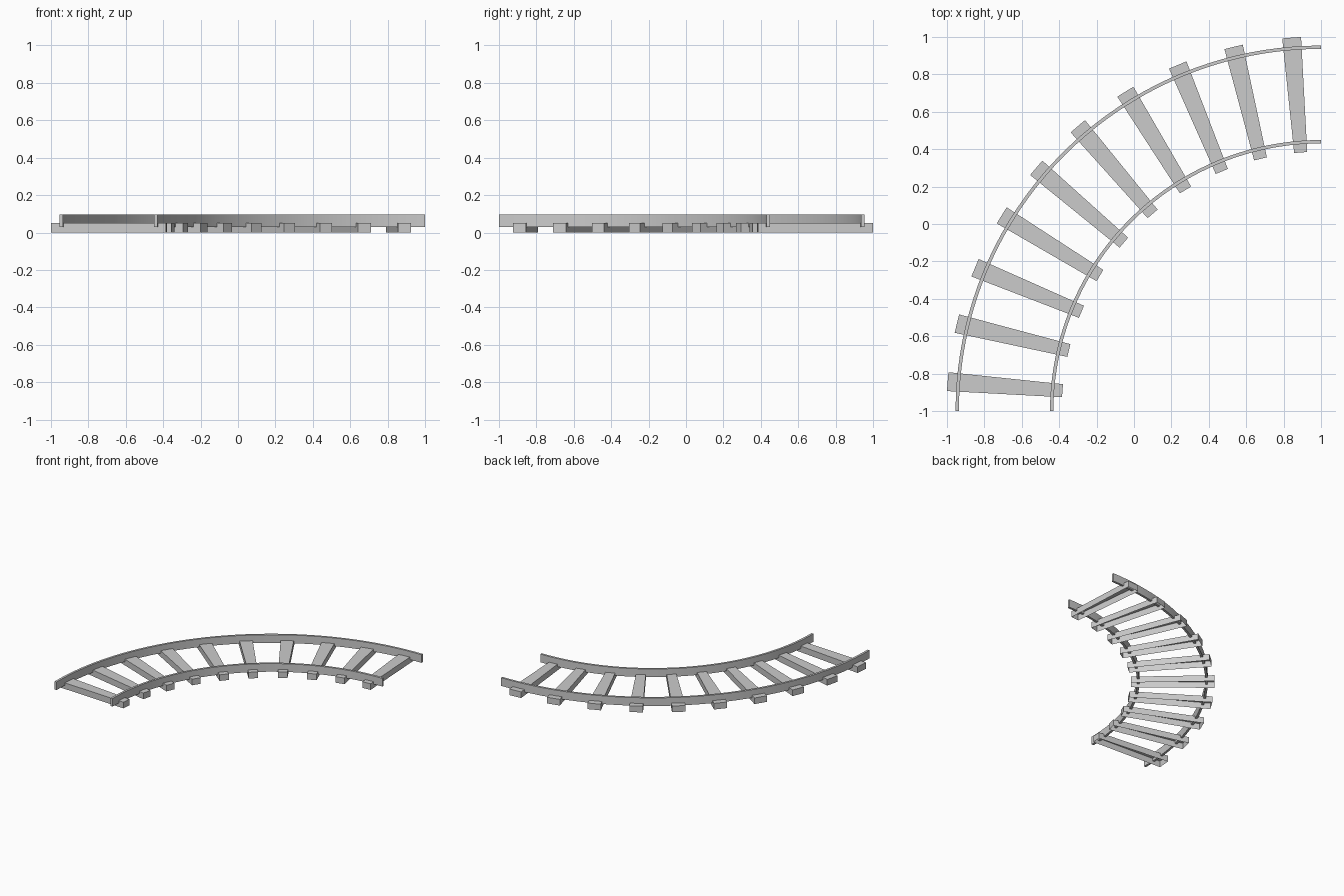
import bpy, bmesh
from math import sin, cos, pi, radians

if "Cube" in bpy.data.objects:
    bpy.data.objects.remove(bpy.data.objects["Cube"])

CX, CY = 1.0, -1.0      # centre of the quarter-turn


def polar(r, a, z):
    """Point at radius r, angle a swept from the -x side round to +y."""
    return (CX - r * cos(a), CY + r * sin(a), z)


def arc_block(name, r0, r1, z0, z1, a0, a1, segs, open_bottom=False, smooth=False):
    """Rectangular section swept along an arc, capped at both ends."""
    bm = bmesh.new()
    rings = []
    for i in range(segs + 1):
        a = a0 + (a1 - a0) * i / segs
        rings.append([bm.verts.new(polar(r, a, z))
                      for r, z in ((r0, z0), (r1, z0), (r1, z1), (r0, z1))])
    for p, q in zip(rings, rings[1:]):
        for k in range(4):
            if k == 0 and open_bottom:
                continue
            n = (k + 1) % 4
            bm.faces.new((p[k], p[n], q[n], q[k]))
    first = bm.faces.new(rings[0][::-1])
    bm.faces.new(rings[-1])
    # make every face point outwards
    bm.normal_update()
    outward = first.normal.dot(rings[0][0].co - rings[1][0].co) > 0
    if not outward:
        bmesh.ops.reverse_faces(bm, faces=bm.faces[:])
    mesh = bpy.data.meshes.new(name)
    bm.to_mesh(mesh)
    bm.free()
    ob = bpy.data.objects.new(name, mesh)
    bpy.context.collection.objects.link(ob)
    if smooth:
        bpy.ops.object.select_all(action='DESELECT')
        ob.select_set(True)
        bpy.context.view_layer.objects.active = ob
        bpy.ops.object.shade_smooth_by_angle(angle=radians(30))
    return ob


# Rails: two concentric strips, sunk slightly into the sleepers
for name, r in (("inner_rail", 1.44), ("outer_rail", 1.945)):
    arc_block(name, r - 0.009, r + 0.009, 0.03, 0.096, 0, pi / 2, 40, smooth=True)

# Sleepers: ten hollow wedges, open underneath
COUNT, HALF = 10, 0.0252
for i in range(COUNT):
    a = (i + 0.5) * pi / 2 / COUNT
    arc_block(f"sleeper_{i + 1}", 1.387, 2.003, 0, 0.05,
              a - HALF, a + HALF, 1, open_bottom=True)
